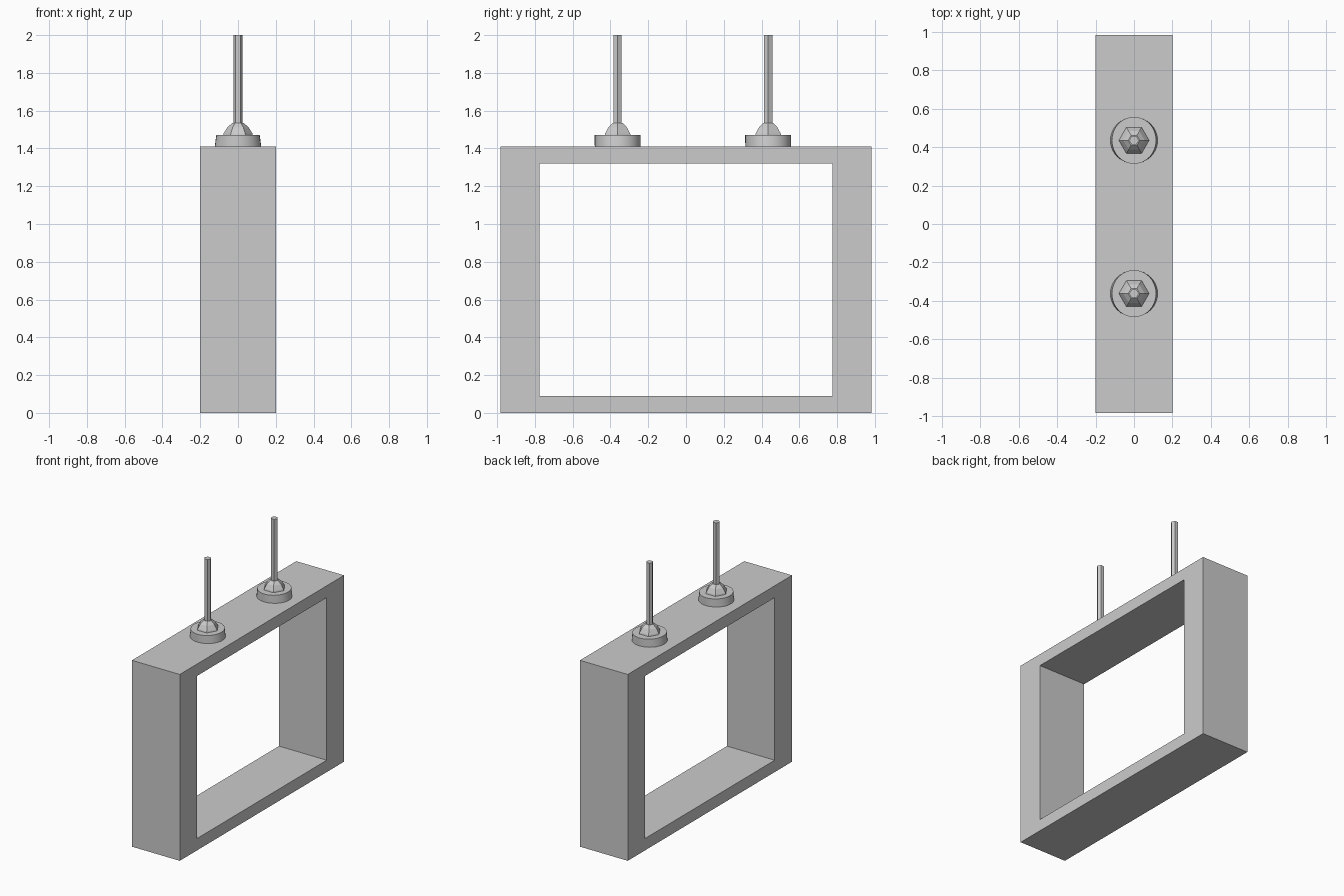
import bpy, bmesh, math

if "Cube" in bpy.data.objects:
    bpy.data.objects.remove(bpy.data.objects["Cube"])


def finish(bm, name, smooth=False):
    bmesh.ops.recalc_face_normals(bm, faces=bm.faces[:])
    mesh = bpy.data.meshes.new(name)
    bm.to_mesh(mesh)
    bm.free()
    if smooth:
        mesh.shade_smooth()
        mesh.set_sharp_from_angle(angle=math.radians(35))
    obj = bpy.data.objects.new(name, mesh)
    bpy.context.collection.objects.link(obj)
    return obj


def stack(name, y, rings, sides, smooth=False):
    """Closed solid through rings of (x radius, y radius, z)."""
    bm = bmesh.new()
    loops = []
    for rx, ry, z in rings:
        angles = [2 * math.pi * i / sides for i in range(sides)]
        loops.append([bm.verts.new((rx * math.cos(a), y + ry * math.sin(a), z)) for a in angles])
    for low, high in zip(loops, loops[1:]):
        for i in range(sides):
            j = (i + 1) % sides
            bm.faces.new((low[i], low[j], high[j], high[i]))
    bm.faces.new(loops[0])
    bm.faces.new(loops[-1])
    return finish(bm, name, smooth)


# Rectangular frame: a four-point section carried round the corners
bm = bmesh.new()
sections = []
for sy, top in ((-1, 0), (1, 0), (1, 1), (-1, 1)):
    outer = (0.982 * sy, 1.41 if top else 0)
    inner = (0.775 * sy, 1.32 if top else 0.09)
    points = ((-0.2, *outer), (0.2, *outer), (0.2, *inner), (-0.2, *inner))
    sections.append([bm.verts.new(p) for p in points])
for k in range(4):
    a, b = sections[k], sections[(k + 1) % 4]
    for i in range(4):
        j = (i + 1) % 4
        bm.faces.new((a[i], a[j], b[j], b[i]))
finish(bm, "frame")

# Two hanging mounts: round plate, six-sided dome and six-sided rod
for side, y in (("front", -0.362), ("back", 0.435)):
    stack(side + "_plate", y, [(0.123, 0.121, 1.41), (0.115, 0.122, 1.47)], 32, True)
    stack(side + "_dome", y, [(r, r, z) for r, z in
          ((0.08, 1.465), (0.076, 1.48), (0.056, 1.512), (0.03, 1.535))], 6)
    stack(side + "_rod", y, [(0.025, 0.025, 1.52), (0.025, 0.025, 2.0)], 6)
